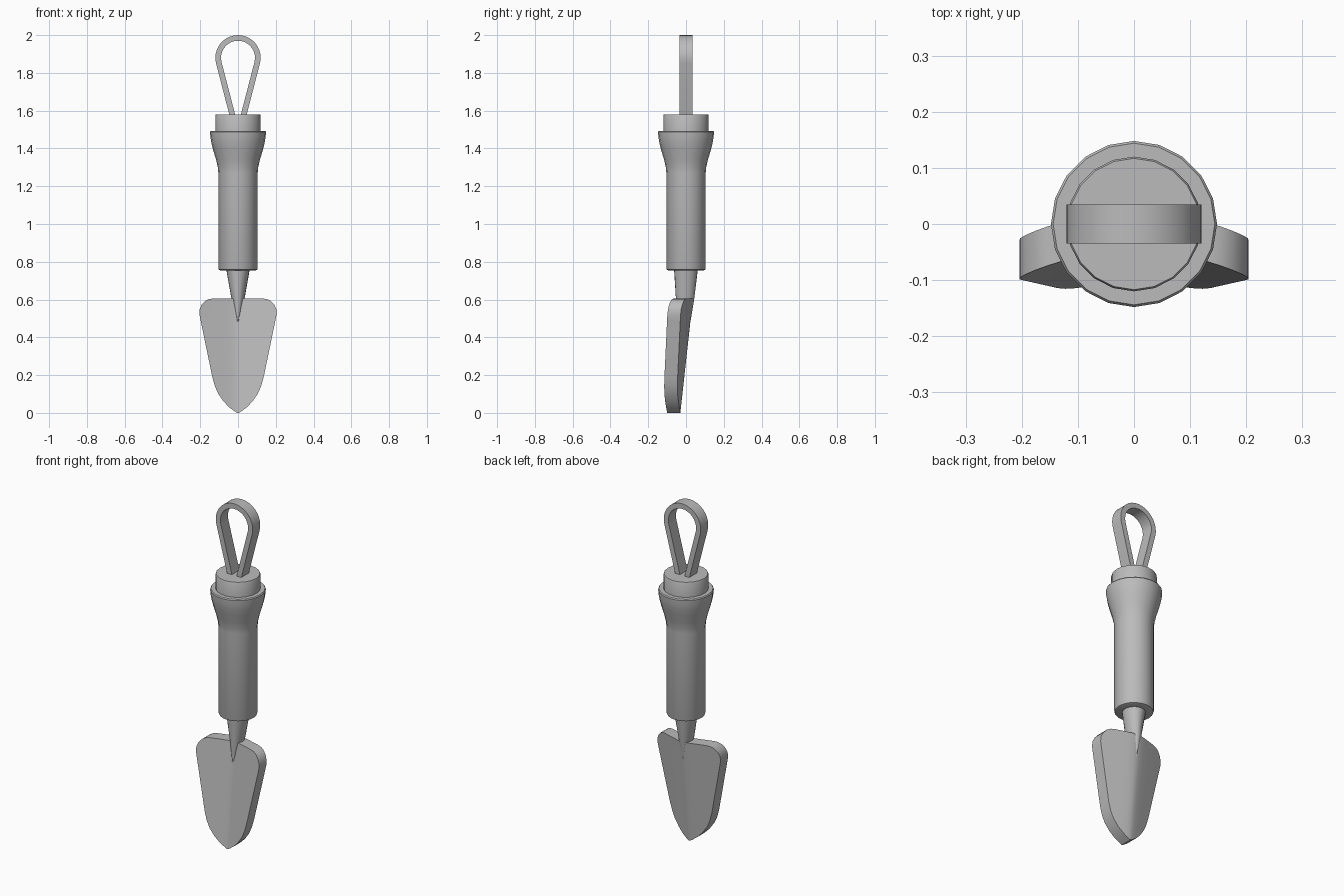
import bpy, bmesh, math

cube = bpy.data.objects.get("Cube")
if cube:
    bpy.data.objects.remove(cube, do_unlink=True)

grey = bpy.data.materials.new("plain_grey")
grey.use_nodes = True
COLOUR = (0.5, 0.5, 0.5, 1)
grey.diffuse_color = COLOUR
grey.node_tree.nodes["Principled BSDF"].inputs["Base Color"].default_value = COLOUR


def finish(bm, name, angle=32):
    bmesh.ops.recalc_face_normals(bm, faces=bm.faces[:])
    mesh = bpy.data.meshes.new(name)
    bm.to_mesh(mesh)
    bm.free()
    mesh.materials.append(grey)
    ob = bpy.data.objects.new(name, mesh)
    bpy.context.collection.objects.link(ob)
    bpy.ops.object.select_all(action='DESELECT')
    ob.select_set(True)
    bpy.context.view_layer.objects.active = ob
    bpy.ops.object.shade_smooth_by_angle(angle=math.radians(angle))
    return ob


def loft(name, rings, sides=20):
    """Stack of capped elliptical rings: (z, x radius, y radius, y centre)."""
    bm = bmesh.new()
    loops = []
    for z, rx, ry, cy in rings:
        loops.append([bm.verts.new((rx * math.sin(math.tau * i / sides),
                                    cy + ry * math.cos(math.tau * i / sides), z))
                      for i in range(sides)])
    for a, b in zip(loops, loops[1:]):
        for i in range(sides):
            j = (i + 1) % sides
            bm.faces.new((a[i], a[j], b[j], b[i]))
    bm.faces.new(loops[0])
    bm.faces.new(loops[-1])
    return finish(bm, name)


def lathe(name, profile):
    return loft(name, [(z, r, r, 0) for z, r in profile])


# Handle grip with flared upper end
lathe("handle_grip", [(0.755, 0.094), (0.758, 0.101), (0.766, 0.104), (1.27, 0.104),
                      (1.30, 0.107), (1.34, 0.116), (1.39, 0.131), (1.43, 0.141),
                      (1.46, 0.146), (1.487, 0.148), (1.493, 0.144)])
# Cap on the handle
lathe("handle_cap", [(1.47, 0.12), (1.574, 0.12), (1.58, 0.117)])
# Tapering shank running into the blade
loft("shank", [(0.48, 0.009, 0.036, -0.013), (0.60, 0.034, 0.048, -0.005),
               (0.77, 0.064, 0.064, 0)])

# Hanging loop: a flat strap following a teardrop
bm = bmesh.new()
CENTRE_Z, OUTER, INNER, HALF = 1.88, 0.12, 0.09, 0.035
pairs = [((0.041, 1.56), (0.010, 1.56))]
for i in range(19):
    a = math.radians(-14 + 208 * i / 18)
    pairs.append(tuple((r * math.cos(a), CENTRE_Z + r * math.sin(a))
                       for r in (OUTER, INNER)))
pairs.append(((-0.041, 1.56), (-0.010, 1.56)))
rings = [[bm.verts.new((p[0], y, p[1])) for p, y in
          ((o, -HALF), (o, HALF), (n, HALF), (n, -HALF))] for o, n in pairs]
for a, b in zip(rings, rings[1:]):
    for i in range(4):
        j = (i + 1) % 4
        bm.faces.new((a[i], a[j], b[j], b[i]))
bm.faces.new(rings[0])
bm.faces.new(rings[-1])
finish(bm, "hanging_loop")

# Blade: rows of (height, half width), folded softly along the middle
rows = [(0.605, 0.135), (0.602, 0.155), (0.592, 0.175), (0.572, 0.193), (0.548, 0.203),
        (0.52, 0.204), (0.49, 0.198), (0.19, 0.136), (0.14, 0.122), (0.10, 0.104),
        (0.06, 0.076), (0.03, 0.047), (0.01, 0.02), (0.0, 0.004)]
columns = [-1, -0.5, -0.25, -0.1, 0, 0.1, 0.25, 0.5, 1]
bm = bmesh.new()
grid = []
for z, w in rows:
    row = []
    for t in columns:
        fold = 0.31 * (math.hypot(t * w, 0.025) - 0.025)
        row.append(bm.verts.new((t * w, -0.10 + 0.11 * z - fold, z)))
    grid.append(row)
for a, b in zip(grid, grid[1:]):
    for i in range(len(columns) - 1):
        bm.faces.new((a[i], a[i + 1], b[i + 1], b[i]))
front = bm.faces[:]
copy = bmesh.ops.extrude_face_region(bm, geom=front, use_keep_orig=True)
bmesh.ops.translate(bm, vec=(0, 0.07, 0),
                    verts=[g for g in copy["geom"] if isinstance(g, bmesh.types.BMVert)])
finish(bm, "blade")
